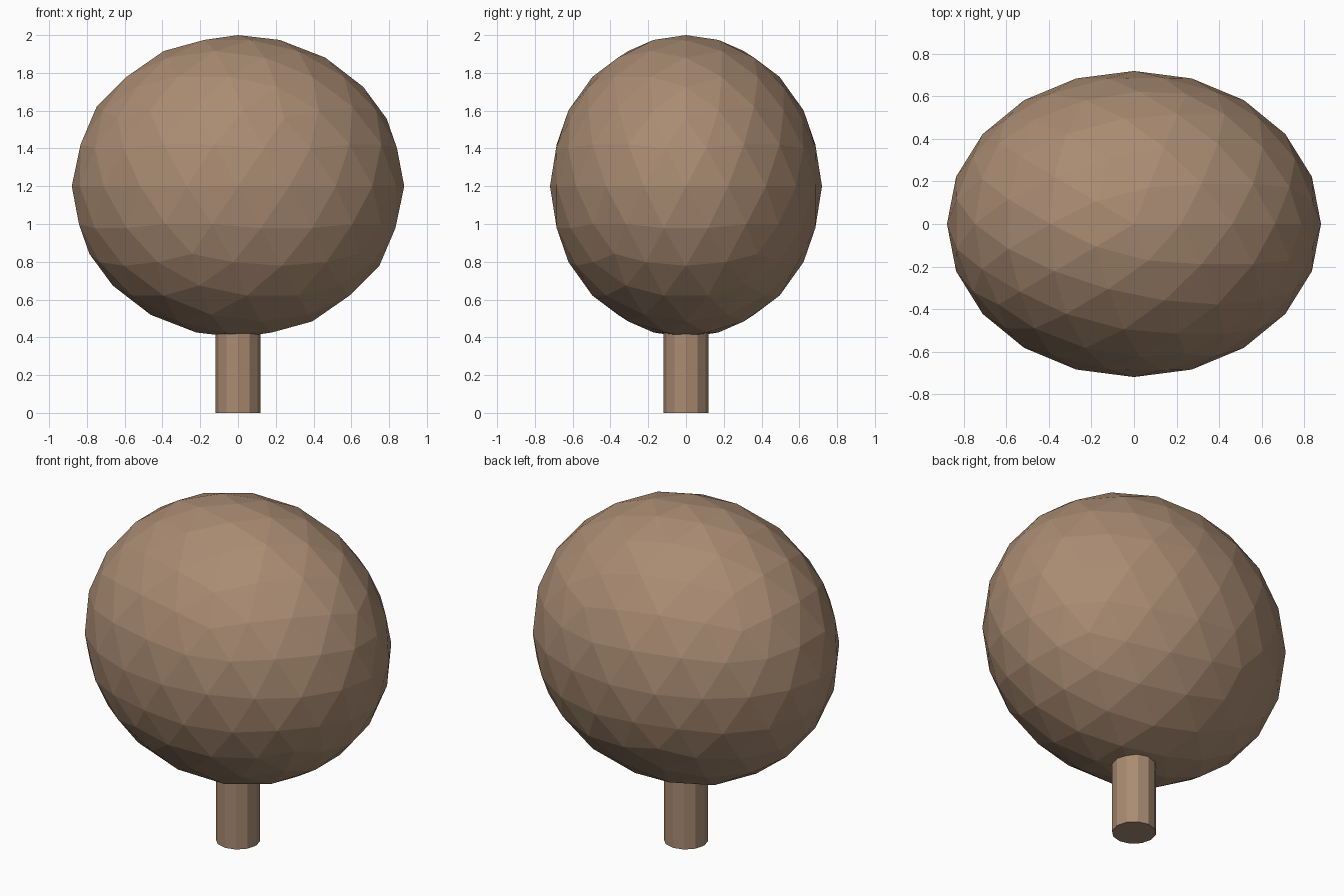
import bpy

if "Cube" in bpy.data.objects:
    bpy.data.objects.remove(bpy.data.objects["Cube"])

# Shared brown finish
brown = bpy.data.materials.new("brown")
brown.diffuse_color = (0.40, 0.26, 0.17, 1)
brown.use_nodes = True
brown.node_tree.nodes["Principled BSDF"].inputs["Base Color"].default_value = brown.diffuse_color


def finish(name):
    obj = bpy.context.object
    obj.name = name
    obj.data.materials.append(brown)
    return obj


# Trunk: twelve-sided post running up into the crown
TRUNK_HEIGHT = 0.5
bpy.ops.mesh.primitive_cylinder_add(vertices=12, radius=0.12, depth=TRUNK_HEIGHT,
                                    location=(0, 0, TRUNK_HEIGHT / 2))
finish("trunk")

# Crown: faceted ball, wider side to side than front to back
bpy.ops.mesh.primitive_ico_sphere_add(subdivisions=3, radius=1, location=(0, 0, 1.2))
crown = finish("crown")
crown.scale = (0.88, 0.72, 0.8)
bpy.ops.object.transform_apply(location=False, rotation=False, scale=True)
